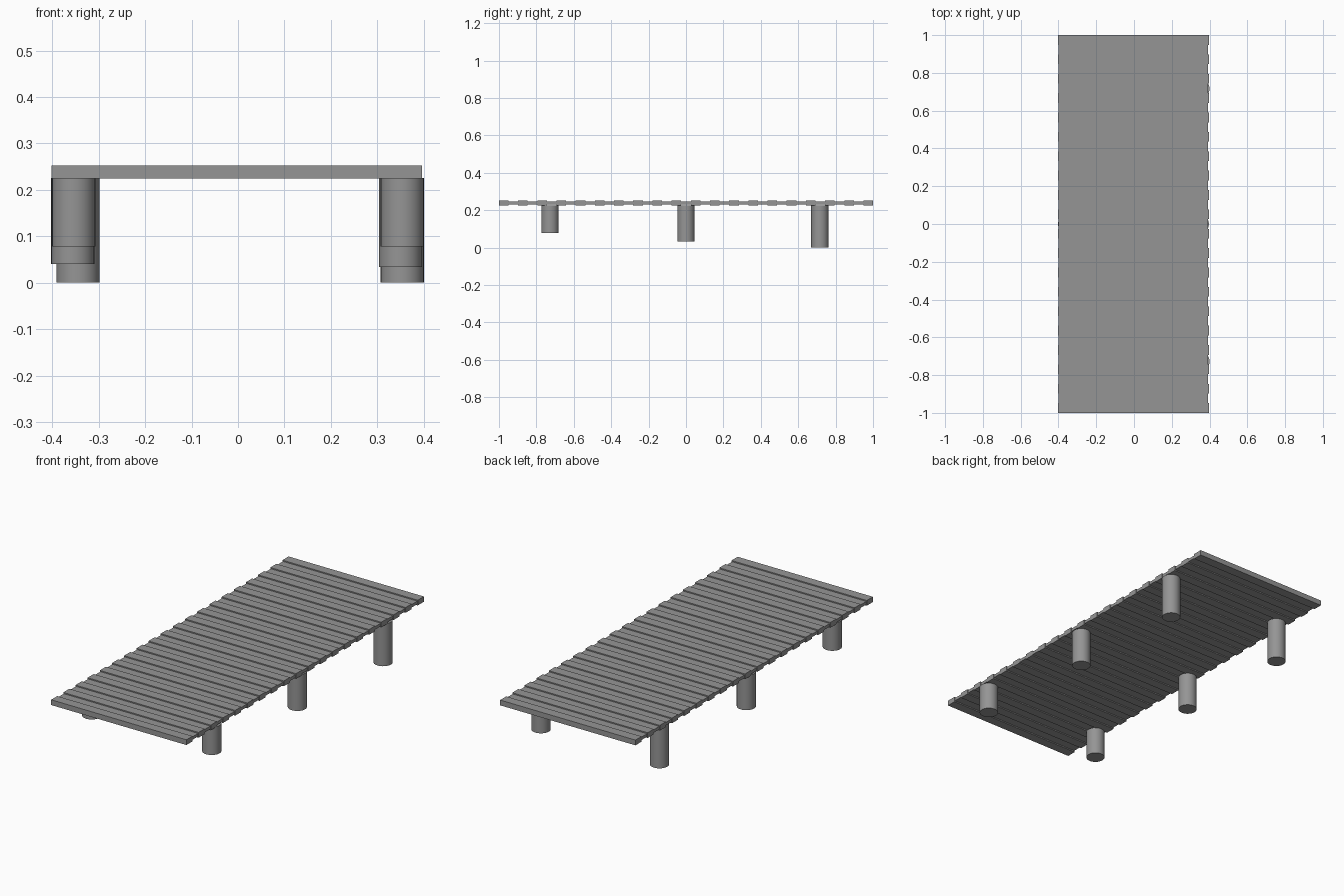
import bpy
import math

if "Cube" in bpy.data.objects:
    bpy.data.objects.remove(bpy.data.objects["Cube"])

# Dark grey for the whole model
grey = bpy.data.materials.new("dark_grey")
grey.diffuse_color = (0.3, 0.3, 0.3, 1)
grey.use_nodes = True
grey.node_tree.nodes["Principled BSDF"].inputs["Base Color"].default_value = grey.diffuse_color

# Deck planks: narrow boards, alternately thick and thin, thick at both ends
COUNT = 39
WIDTH = 2.0 / COUNT


def plank(i):
    thick = i % 2 == 0
    height = 0.028 if thick else 0.016
    length = 0.798 if thick else 0.792
    bpy.ops.mesh.primitive_cube_add(
        size=1, location=(-0.003, -1 + WIDTH * (i + 0.5), 0.239))
    ob = bpy.context.object
    ob.name = f"deck_plank_{i + 1}"
    ob.scale = (length, WIDTH, height)
    ob.data.materials.append(grey)


for i in range(COUNT):
    plank(i)


# Round posts, getting longer toward the back
def post(name, x, y, bottom, top):
    bpy.ops.mesh.primitive_cylinder_add(
        vertices=32, radius=0.0465, depth=top - bottom,
        location=(x, y, (top + bottom) / 2))
    ob = bpy.context.object
    ob.name = name
    ob.data.materials.append(grey)
    bpy.ops.object.shade_smooth_by_angle(angle=math.radians(30))


for name, x, y, bottom, top in (
    ("front_left_post", -0.354, -0.727, 0.078, 0.226),
    ("front_right_post", 0.354, -0.727, 0.078, 0.226),
    ("middle_left_post", -0.356, 0.0, 0.04, 0.226),
    ("middle_right_post", 0.350, 0.0, 0.034, 0.226),
    ("back_left_post", -0.345, 0.716, 0.0, 0.226),
    ("back_right_post", 0.354, 0.716, 0.0, 0.226),
):
    post(name, x, y, bottom, top)
